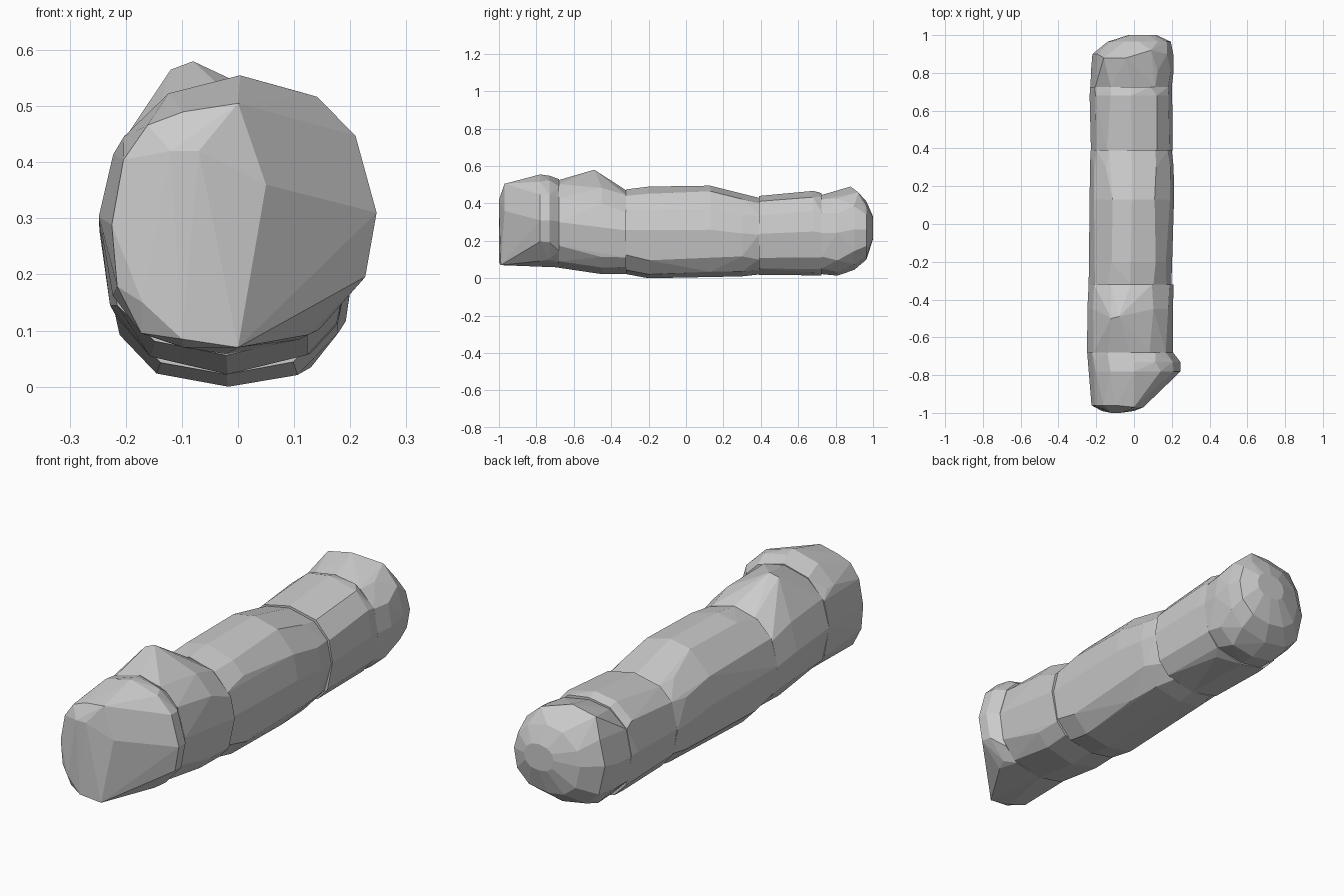
import bpy, bmesh, math, random

random.seed(4)
SIDES = 12


def ring(y, x0, x1, z0, z1, top=2.1, low=2.5, zc=None):
    """Egg-shaped cross-section; the four extreme points stay exact."""
    cx, rx = (x0 + x1) / 2, (x1 - x0) / 2
    zc = z0 + (z1 - z0) * 0.52 if zc is None else zc
    pts = []
    for i in range(SIDES):
        a = 2 * math.pi * i / SIDES
        if i % 3:
            a += random.uniform(-0.1, 0.1)
        c, s = math.cos(a), math.sin(a)
        n = top if s > 0 else low
        rz = z1 - zc if s > 0 else zc - z0
        pts.append((cx + rx * math.copysign(abs(c) ** (2 / n), c), y,
                    zc + rz * math.copysign(abs(s) ** (2 / n), s)))
    return pts


def hull_part(name, rings, extra=()):
    """Faceted convex block through its rings and extra corner points."""
    bm = bmesh.new()
    for r in rings:
        for p in ring(*r):
            bm.verts.new(p)
    for p in extra:
        bm.verts.new(p)
    res = bmesh.ops.convex_hull(bm, input=bm.verts)
    junk = {e for k in ("geom_interior", "geom_unused") for e in res[k]
            if isinstance(e, bmesh.types.BMVert)}
    bmesh.ops.delete(bm, geom=list(junk), context='VERTS')
    bmesh.ops.dissolve_limit(bm, angle_limit=math.radians(4),
                             verts=bm.verts, edges=bm.edges)
    bmesh.ops.recalc_face_normals(bm, faces=bm.faces)
    me = bpy.data.meshes.new(name)
    bm.to_mesh(me)
    bm.free()
    ob = bpy.data.objects.new(name, me)
    bpy.context.collection.objects.link(ob)
    return ob


# front knob: blunt face, right side bevelled back to a bulge
hull_part("front_end", [
    (-0.96, -0.225, 0.03, 0.07, 0.49),
    (-0.78, -0.24, 0.247, 0.07, 0.555, 2.1, 2.3, 0.31),
    (-0.73, -0.24, 0.245, 0.068, 0.548, 2.1, 2.3, 0.31),
    (-0.68, -0.248, 0.207, 0.058, 0.53),
], [(-0.12, -1, 0.42), (-0.07, -1, 0.42), (-0.17, -0.99, 0.15),
    (-0.1, -1, 0.085), (0.0, -0.99, 0.07), (0.0, -0.97, 0.505),
    (0.05, -0.97, 0.36)])

# front collar with a raised peak left of centre
hull_part("front_collar", [
    (-0.68, -0.248, 0.207, 0.056, 0.525),
    (-0.45, -0.247, 0.21, 0.022, 0.515),
    (-0.32, -0.24, 0.208, 0.024, 0.47),
], [(-0.08, -0.49, 0.58), (-0.12, -0.5, 0.565)])

# long middle shaft
hull_part("shaft", [
    (-0.32, -0.24, 0.198, 0.022, 0.475),
    (-0.2, -0.238, 0.204, 0.0, 0.49, 2.2, 2.7),
    (0.13, -0.235, 0.212, 0.004, 0.495, 2.2, 2.7),
    (0.3, -0.233, 0.21, 0.01, 0.452, 2.3, 2.6),
    (0.39, -0.23, 0.2, 0.02, 0.43, 2.3, 2.3),
])

# rear collar
hull_part("rear_collar", [
    (0.39, -0.228, 0.205, 0.018, 0.44, 2.4),
    (0.68, -0.235, 0.202, 0.014, 0.467, 2.4),
    (0.725, -0.232, 0.2, 0.015, 0.455, 2.4),
])

# rounded rear knob with a cross ridge on top
hull_part("rear_end", [
    (0.725, -0.23, 0.2, 0.022, 0.445, 2.5),
    (0.81, -0.228, 0.21, 0.014, 0.455, 2.5),
    (0.9, -0.22, 0.208, 0.045, 0.46, 2.4),
    (0.965, -0.14, 0.195, 0.1, 0.41),
    (1.0, -0.03, 0.12, 0.21, 0.33),
], [(-0.16, 0.88, 0.465), (-0.04, 0.88, 0.49), (0.09, 0.92, 0.46)])
